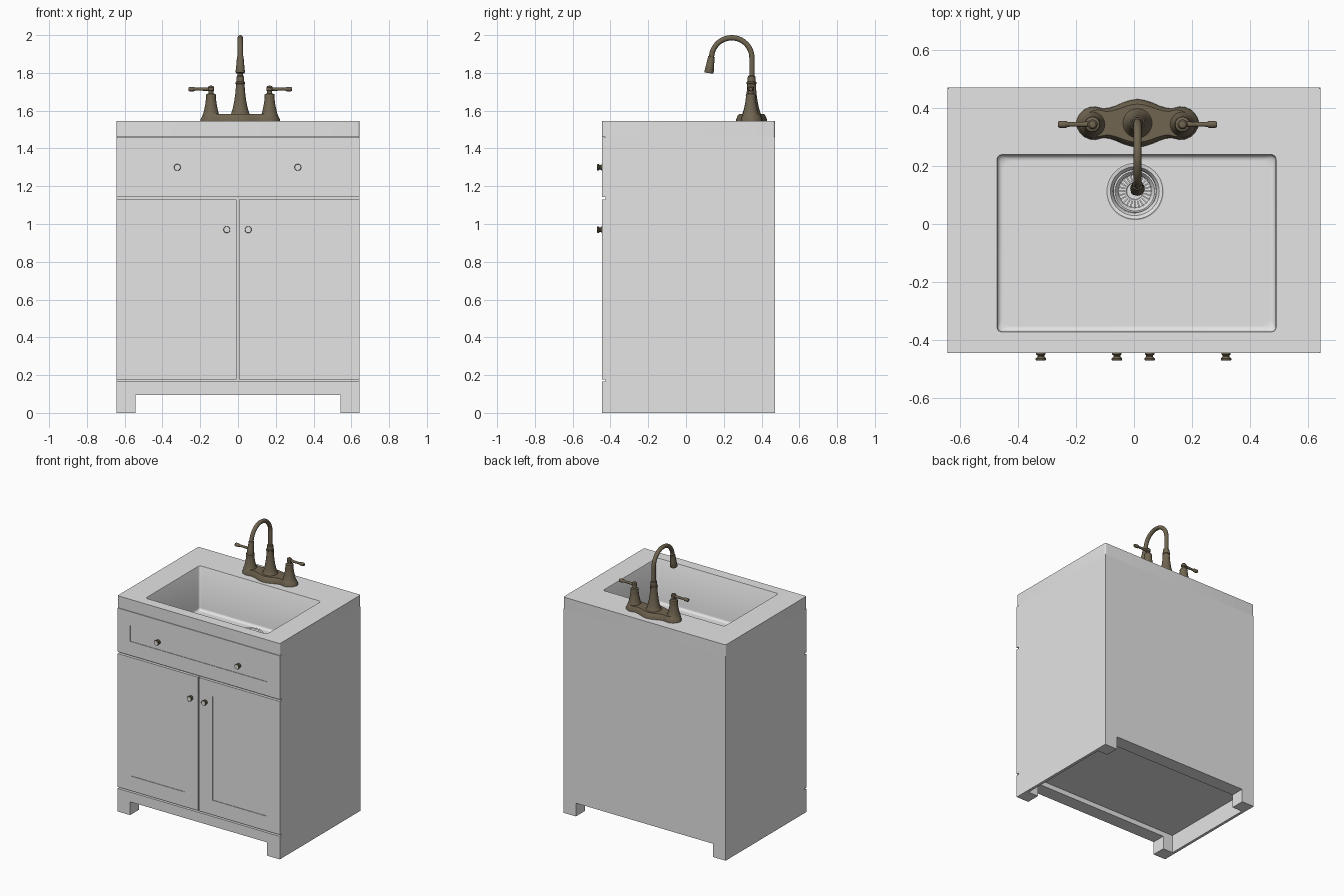
import bpy, bmesh, math
from mathutils import Matrix, Vector

if "Cube" in bpy.data.objects:
    bpy.data.objects.remove(bpy.data.objects["Cube"])


def material(name, rgb):
    m = bpy.data.materials.new(name)
    m.diffuse_color = (*rgb, 1)
    m.use_nodes = True
    m.node_tree.nodes["Principled BSDF"].inputs["Base Color"].default_value = m.diffuse_color
    return m


GREY = material("painted grey", (0.78, 0.78, 0.78))
BRONZE = material("aged bronze", (0.16, 0.128, 0.08))


def finish(name, bm, mat, smooth=True):
    bmesh.ops.recalc_face_normals(bm, faces=bm.faces)
    me = bpy.data.meshes.new(name)
    bm.to_mesh(me)
    bm.free()
    me.materials.append(mat)
    ob = bpy.data.objects.new(name, me)
    bpy.context.collection.objects.link(ob)
    if smooth:
        bpy.ops.object.select_all(action='DESELECT')
        ob.select_set(True)
        bpy.context.view_layer.objects.active = ob
        bpy.ops.object.shade_smooth_by_angle(angle=math.radians(35))
    return ob


def box(name, x, y, z, recess=0):
    """Box between limits; recess sinks a framed panel into the front face."""
    bm = bmesh.new()
    bmesh.ops.create_cube(bm, size=1)
    for v in bm.verts:
        v.co = [lo + (c + 0.5) * (hi - lo) for c, (lo, hi) in zip(v.co, (x, y, z))]
    if recess:
        bm.normal_update()
        front = [f for f in bm.faces if f.normal.y < -0.9]
        bmesh.ops.inset_region(bm, faces=front, thickness=recess, use_even_offset=True)
        ring = bmesh.ops.extrude_face_region(bm, geom=front)
        bmesh.ops.delete(bm, geom=front, context='FACES_ONLY')
        for v in ring["geom"]:
            if isinstance(v, bmesh.types.BMVert):
                v.co.y += 0.004
    return finish(name, bm, GREY, False)


def loft(name, loops, mat):
    """Skin closed loops of equal length and cap both ends."""
    bm = bmesh.new()
    rings = [[bm.verts.new(p) for p in loop] for loop in loops]
    n = len(rings[0])
    for a, b in zip(rings, rings[1:]):
        for i in range(n):
            j = (i + 1) % n
            bm.faces.new((a[i], a[j], b[j], b[i]))
    bm.faces.new(rings[0])
    bm.faces.new(rings[-1])
    return finish(name, bm, mat)


def lathe(name, profile, loc, mat, rot=None, n=32):
    """Turn (radius, height) points about z, then rotate and place."""
    m = Matrix.Translation(loc) @ (rot or Matrix())
    return loft(name, [[m @ Vector((r * math.cos(2 * math.pi * i / n),
                                    r * math.sin(2 * math.pi * i / n), h))
                        for i in range(n)] for r, h in profile], mat)


def rounded(x0, x1, y0, y1, z, r, k=8):
    pts = []
    for q, (cx, cy) in enumerate(((x1 - r, y1 - r), (x0 + r, y1 - r),
                                  (x0 + r, y0 + r), (x1 - r, y0 + r))):
        for j in range(k):
            a = math.pi / 2 * (q + j / (k - 1))
            pts.append((cx + r * math.cos(a), cy + r * math.sin(a), z))
    return pts


def circle(cx, cy, z, r, n=32):
    return [(cx + r * math.cos(2 * math.pi * (i + .5) / n),
             cy + r * math.sin(2 * math.pi * (i + .5) / n), z) for i in range(n)]


L, R, F, B = -0.643, 0.643, -0.445, 0.47
SLAB, TOP, FLOOR = 1.46, 1.545, 1.228
INNER = F + 0.02

# Cabinet shell
for side, x, leg in (("left", (L, L + 0.02), (L, L + 0.1)),
                     ("right", (R - 0.02, R), (R - 0.1, R))):
    box(side + "_side_panel", x, (INNER, B), (0, SLAB))
    box(side + "_back_leg", leg, (B - 0.1, B), (0, 0.14))
    box(side + "_front_leg", leg, (F, F + 0.1), (0, 0.165))
box("back_panel", (L, R), (B - 0.02, B), (0.095, SLAB))
box("back_rail", (L + 0.1, R - 0.1), (B - 0.1, B - 0.02), (0.095, 0.14))
box("cabinet_floor", (L + 0.01, R - 0.01), (INNER, B - 0.01), (0.13, 0.15))
box("carcass_front", (L, R), (INNER, INNER + 0.02), (0.12, SLAB))
box("front_rail", (L + 0.1, R - 0.1), (F, F + 0.1), (0.095, 0.165))

# Framed doors and drawer front
box("drawer_front", (L, R), (F, INNER), (1.144, 1.457), 0.1)
box("left_door", (L, -0.007), (F, INNER), (0.176, 1.131), 0.105)
box("right_door", (0.004, R), (F, INNER), (0.176, 1.131), 0.105)

# Countertop with moulded basin and drain well
bx = (-0.47, 0.488, -0.37, 0.237)
dx, dy = 0.003, 0.113


def basin(off, z, r):
    return rounded(bx[0] - off, bx[1] + off, bx[2] - off, bx[3] + off, z, r)


loops = [basin(0.015, FLOOR - 0.05, 0.02), basin(0.015, SLAB, 0.02),
         rounded(L, R, F, B, SLAB, 0.01), rounded(L, R, F, B, TOP, 0.01),
         basin(0.002, TOP, 0.018), basin(0, TOP - 0.003, 0.016)]
for i in range(6):
    a = math.pi / 2 * i / 5
    d = 0.018 * (1 - math.cos(a))
    loops.append(basin(-d, FLOOR + 0.018 * (1 - math.sin(a)), 0.016 + d))
loops += [basin(-0.02, FLOOR, 0.036),
          circle(dx, dy, FLOOR, 0.095), circle(dx, dy, FLOOR - 0.035, 0.07)]
loft("countertop_basin", loops, GREY)

# Drain flange, basket and slots
lathe("drain_flange", [(0.075, -0.03), (0.1, -0.002), (0.1, 0.003), (0.096, 0.005),
                       (0.084, 0.003), (0.076, -0.008), (0.072, -0.028)],
      (dx, dy, FLOOR), GREY, n=48)
lathe("basket_rim", [(0.07, -0.03), (0.074, -0.006), (0.068, -0.004), (0.062, -0.012),
                     (0.056, -0.024), (0.03, -0.026), (0.026, -0.03)],
      (dx, dy, FLOOR), GREY, n=48)
bm = bmesh.new()
for i in range(24):
    m = (Matrix.Translation((dx, dy, FLOOR - 0.022)) @ Matrix.Rotation(math.tau * i / 24, 4, 'Z')
         @ Matrix.Translation((0.046, 0, 0)) @ Matrix.Diagonal((0.024, 0.005, 0.012, 1)))
    bmesh.ops.create_cube(bm, size=1, matrix=m)
finish("basket_ribs", bm, GREY, False)
lathe("basket_knob", [(0.012, -0.03), (0.008, -0.012), (0.014, -0.006), (0.012, 0.0),
                      (0.004, 0.002)], (dx, dy, FLOOR), GREY)

# Cabinet knobs, bronze with pale front faces
for name, x, z in (("drawer_knob_left", -0.321, 1.3), ("drawer_knob_right", 0.317, 1.3),
                   ("door_knob_left", -0.059, 0.97), ("door_knob_right", 0.054, 0.97)):
    ob = lathe(name, [(0.016, -0.005), (0.016, 0.004), (0.012, 0.007), (0.012, 0.012),
                      (0.018, 0.018), (0.018, 0.023), (0.016, 0.025)],
               (x, F, z), BRONZE, Matrix.Rotation(math.pi / 2, 4, 'X'), 24)
    ob.data.materials.append(GREY)
    for p in ob.data.polygons:
        if p.normal.y < -0.95 and p.center.y < F - 0.02:
            p.material_index = 1

# Faucet base plate: three-lobed outline
fx, fy = 0.012, 0.347
half = [(0, 0.083), (0.025, 0.079), (0.05, 0.071), (0.075, 0.06), (0.1, 0.052), (0.12, 0.051),
        (0.145, 0.057), (0.165, 0.055), (0.185, 0.046), (0.2, 0.03), (0.208, 0.015)]
back = [(u, w) for u, w in reversed(half)] + [(-u, w) for u, w in half[1:]]
outline = [(0.212, 0)] + back + [(-0.212, 0)] + [(u, -w) for u, w in reversed(back)]
loft("faucet_base", [[(fx + u * s, fy + w * t, z) for u, w in outline]
                     for z, s, t in ((TOP, 1, 1), (TOP + 0.01, 0.99, 0.98),
                                     (TOP + 0.03, 0.94, 0.88), (TOP + 0.037, 0.91, 0.8))], BRONZE)

# Spout column
lathe("spout_column", [(0.055, 0.03), (0.048, 0.04), (0.039, 0.07), (0.032, 0.105),
                       (0.027, 0.14), (0.024, 0.17), (0.023, 0.195), (0.026, 0.198),
                       (0.026, 0.206), (0.021, 0.21), (0.02, 0.235), (0.016, 0.24)],
      (fx, fy, TOP), BRONZE)

# Gooseneck pipe and spray head swept along an arc
cy, cz, rad = 0.242, 1.879, 0.107
path = [(cy + rad, 1.76, 0.014)]
end = math.radians(171)
for i in range(25):
    a = end * i / 24
    path.append((cy + rad * math.cos(a), cz + rad * math.sin(a), 0.014))
t = Vector((-math.sin(end), math.cos(end)))
ey, ez, _ = path[-1]
for d, r in ((0.008, 0.014), (0.009, 0.018), (0.016, 0.018), (0.055, 0.021),
             (0.093, 0.025), (0.098, 0.023)):
    path.append((ey + t.x * d, ez + t.y * d, r))
rings = []
for i, (y, z, r) in enumerate(path):
    p, q = path[max(i - 1, 0)], path[min(i + 1, len(path) - 1)]
    d = Vector((q[0] - p[0], q[1] - p[1])).normalized()
    rings.append([(fx + r * math.cos(math.tau * k / 20), y - d.y * r * math.sin(math.tau * k / 20),
                   z + d.x * r * math.sin(math.tau * k / 20)) for k in range(20)])
loft("gooseneck_spout", rings, BRONZE)

# Handles with outward levers
for name, s in (("left", -1), ("right", 1)):
    hx = fx + s * 0.155
    lathe(name + "_handle_body", [(0.046, 0.03), (0.041, 0.04), (0.035, 0.065), (0.029, 0.095),
                                  (0.026, 0.125), (0.027, 0.135), (0.025, 0.142), (0.014, 0.147),
                                  (0.013, 0.158), (0.017, 0.162), (0.017, 0.178), (0.012, 0.185),
                                  (0.004, 0.187)], (hx, 0.343, TOP), BRONZE)
    lathe(name + "_lever", [(0.01, 0), (0.009, 0.03), (0.0075, 0.07), (0.0085, 0.085),
                            (0.012, 0.09), (0.012, 0.112), (0.009, 0.118)],
          (hx, 0.343, TOP + 0.169), BRONZE, Matrix.Rotation(s * math.pi / 2, 4, 'Y'), 20)
